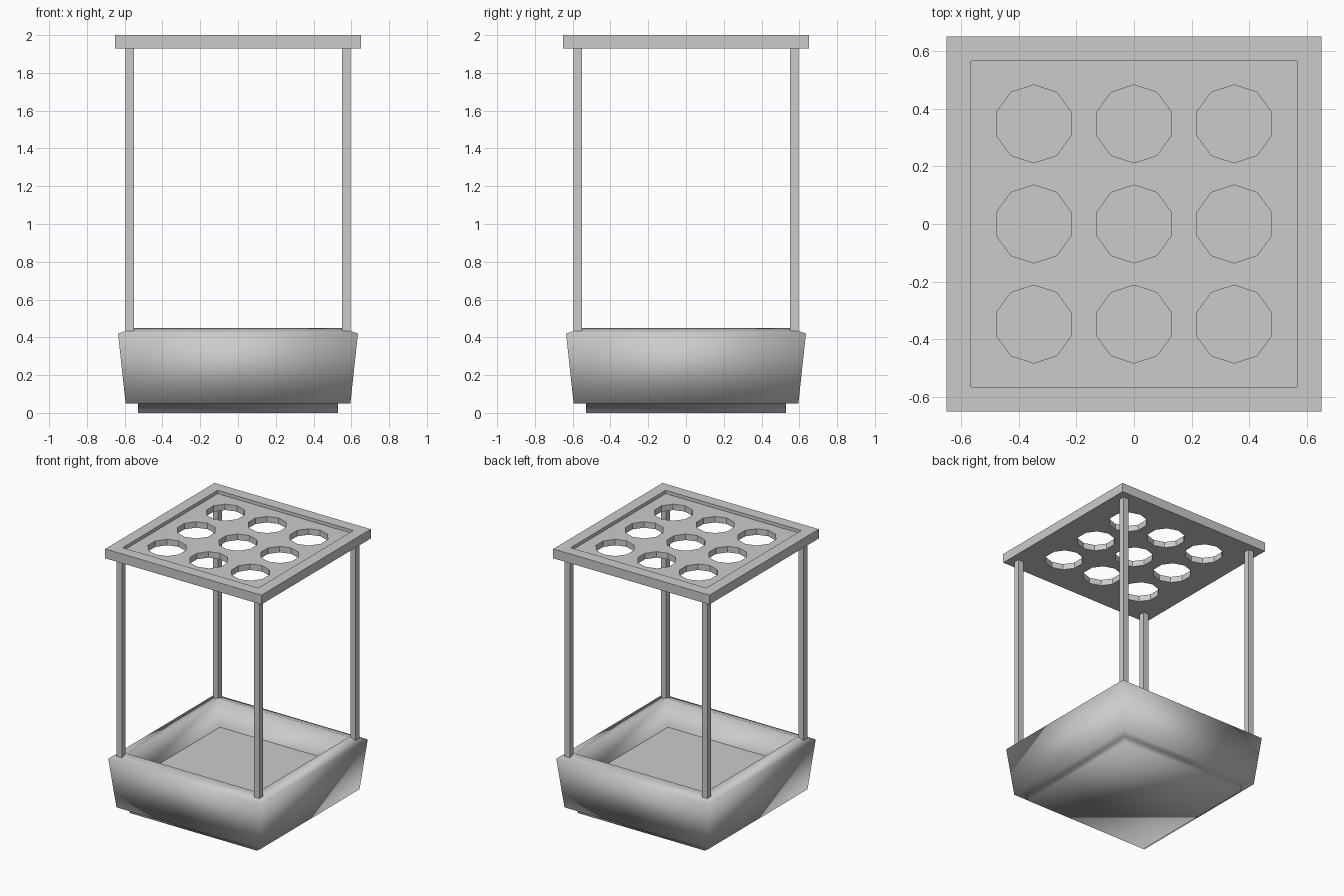
import bpy, bmesh
from math import pi

if "Cube" in bpy.data.objects:
    bpy.data.objects.remove(bpy.data.objects["Cube"])


def finish(name, bm, smooth=False):
    bmesh.ops.recalc_face_normals(bm, faces=bm.faces)
    for f in bm.faces:
        f.smooth = smooth
    me = bpy.data.meshes.new(name)
    bm.to_mesh(me)
    bm.free()
    ob = bpy.data.objects.new(name, me)
    bpy.context.collection.objects.link(ob)
    return ob


def square_loft(name, profile, smooth=False, cap_top=True, centre=(0, 0)):
    """Stack square rings given as (half width, height) pairs."""
    bm = bmesh.new()
    rings = [[bm.verts.new((centre[0] + h * sx, centre[1] + h * sy, z))
              for sx, sy in ((-1, -1), (1, -1), (1, 1), (-1, 1))]
             for h, z in profile]
    for a, b in zip(rings, rings[1:]):
        for i in range(4):
            j = (i + 1) % 4
            bm.faces.new((a[i], a[j], b[j], b[i]))
    bm.faces.new(rings[0][::-1])
    if cap_top:
        bm.faces.new(rings[-1])
    return finish(name, bm, smooth)


# Planter box: foot, flared wall, sloping rim and inner wall
square_loft("planter_box",
            [(0.53, 0), (0.53, 0.05), (0.595, 0.05), (0.635, 0.42),
             (0.545, 0.45), (0.50, 0.26)], smooth=True, cap_top=False)

# Flat floor inside the planter
square_loft("planter_floor", [(0.499, 0.24), (0.50, 0.26)])

# Four corner posts
for sx in (-1, 1):
    for sy in (-1, 1):
        square_loft("corner_post", [(0.0225, 0.43), (0.0225, 1.935)],
                    centre=(0.572 * sx, 0.572 * sy))

# Top tray with a shallow recess
tray = square_loft("top_tray", [(0.65, 1.93), (0.65, 2.0),
                                (0.565, 2.0), (0.565, 1.975)])

# Nine ten-sided holes through the tray
bm = bmesh.new()
for i in (-1, 0, 1):
    for j in (-1, 0, 1):
        new = bmesh.ops.create_cone(bm, cap_ends=True, segments=10,
                                    radius1=0.135, radius2=0.135, depth=0.3)["verts"]
        xs = max(abs(v.co.y) for v in new)
        if xs < 0.134:  # put a corner on the y axis
            for v in new:
                v.co.x, v.co.y = -v.co.y, v.co.x
        bmesh.ops.translate(bm, verts=new, vec=(0.347 * i, 0.347 * j, 1.95))
cutter = finish("hole_cutter", bm)
cutter.hide_render = True

mod = tray.modifiers.new("holes", "BOOLEAN")
mod.operation = "DIFFERENCE"
mod.solver = "EXACT"
mod.object = cutter
bpy.context.view_layer.objects.active = tray
bpy.ops.object.modifier_apply(modifier=mod.name)
bpy.data.objects.remove(cutter)
